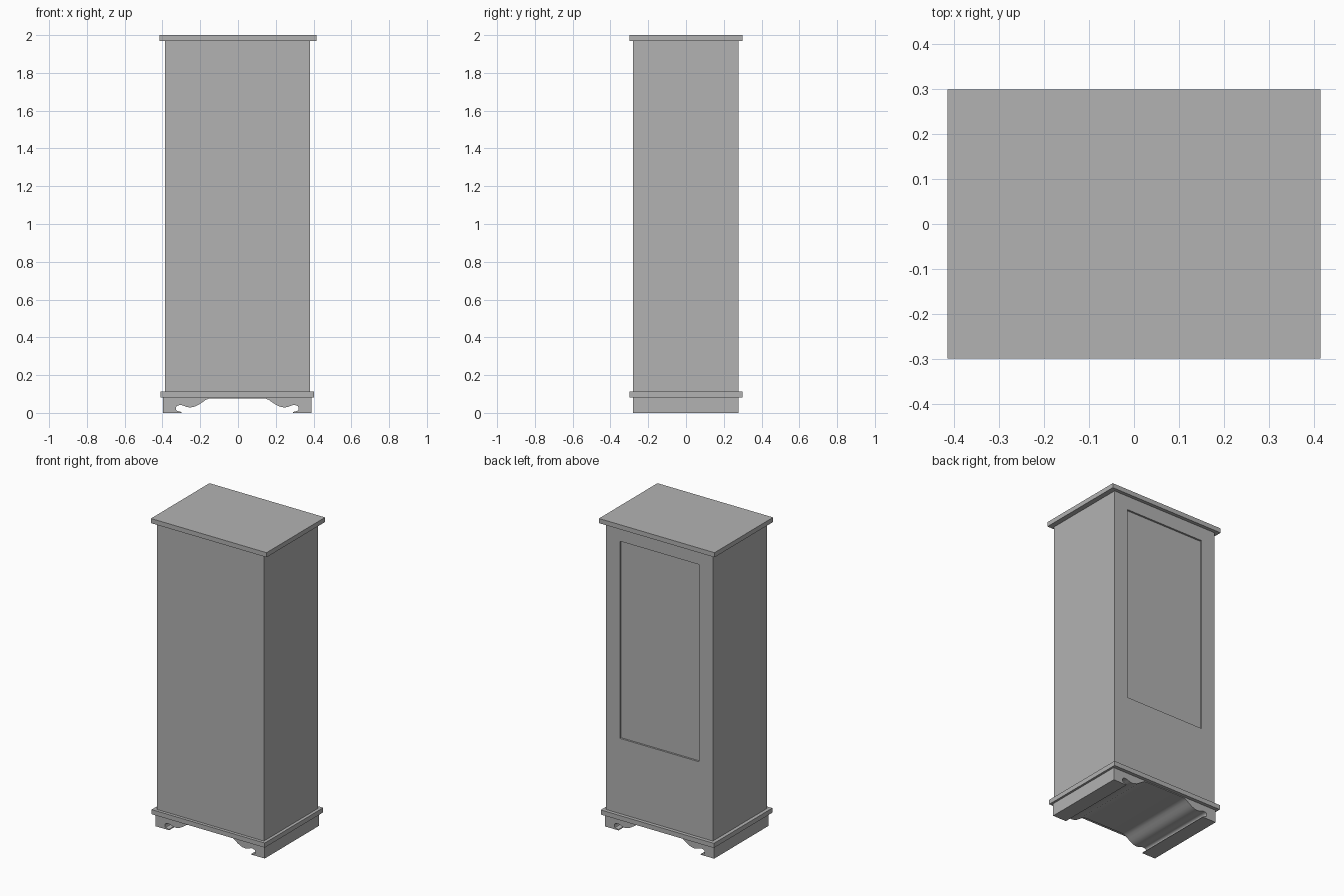
import bpy
import bmesh
from mathutils import Vector

cube = bpy.data.objects.get("Cube")
if cube:
    bpy.data.objects.remove(cube, do_unlink=True)

grey = bpy.data.materials.new("plain grey")
grey.use_nodes = True
colour = (0.448, 0.448, 0.448, 1)
grey.diffuse_color = colour
grey.node_tree.nodes["Principled BSDF"].inputs["Base Color"].default_value = colour


def finish(name, bm):
    bmesh.ops.recalc_face_normals(bm, faces=bm.faces)
    mesh = bpy.data.meshes.new(name)
    bm.to_mesh(mesh)
    bm.free()
    mesh.materials.append(grey)
    obj = bpy.data.objects.new(name, mesh)
    bpy.context.collection.objects.link(obj)
    return obj


def block(x, y, z):
    """Box given by its (low, high) range on each axis."""
    bm = bmesh.new()
    bmesh.ops.create_cube(bm, size=1)
    for v in bm.verts:
        v.co = [r[0] if c < 0 else r[1] for c, r in zip(v.co, (x, y, z))]
    return bm


BODY_Y = (-0.28, 0.277)
CENTRE = -0.004

# Cabinet body with a shallow recessed panel in the back
body = block((-0.387, 0.382), BODY_Y, (0.11, 1.972))
panel_centre = Vector((CENTRE, BODY_Y[1], 1.24))


def panel_face():
    backs = [f for f in body.faces if f.normal.y > 0.9]
    return min(backs, key=lambda f: (f.calc_center_median() - panel_centre).length)


body.normal_update()
for axis, half in ((Vector((1, 0, 0)), 0.285), (Vector((0, 0, 1)), 0.64)):
    for side in (-1, 1):
        face = panel_face()
        bmesh.ops.bisect_plane(
            body, geom=[face, *face.edges, *face.verts],
            plane_co=panel_centre + axis * half * side, plane_no=axis)
        body.normal_update()
bmesh.ops.inset_individual(body, faces=[panel_face()], thickness=0, depth=-0.012)
finish("cabinet_body", body)

# Top board and lower moulding
finish("top_board", block((-0.415, 0.415), (-0.3, 0.3), (1.97, 2)))
finish("lower_moulding", block((-0.41, 0.402), (-0.3, 0.3), (0.082, 0.112)))

# Plinth with scrolled bracket feet: half outline, mirrored and run front to back
half = [(0.392, 0.083), (0.392, 0), (0.294, 0), (0.296, 0.005), (0.308, 0.008),
        (0.32, 0.011), (0.324, 0.018), (0.324, 0.03), (0.319, 0.037),
        (0.308, 0.041), (0.294, 0.041), (0.28, 0.036), (0.266, 0.031),
        (0.25, 0.029), (0.234, 0.031), (0.216, 0.037), (0.2, 0.046),
        (0.184, 0.057), (0.168, 0.068), (0.152, 0.075), (0.135, 0.077)]
outline = half + [(-x, z) for x, z in reversed(half)]
bm = bmesh.new()
face = bm.faces.new([bm.verts.new((CENTRE + x, BODY_Y[0], z)) for x, z in outline])
run = bmesh.ops.extrude_face_region(bm, geom=[face], use_keep_orig=True)
moved = [g for g in run["geom"] if isinstance(g, bmesh.types.BMVert)]
bmesh.ops.translate(bm, verts=moved, vec=(0, BODY_Y[1] - BODY_Y[0], 0))
plinth = finish("plinth", bm)
bpy.context.view_layer.objects.active = plinth
plinth.select_set(True)
bpy.ops.object.shade_smooth_by_angle(angle=0.7)
